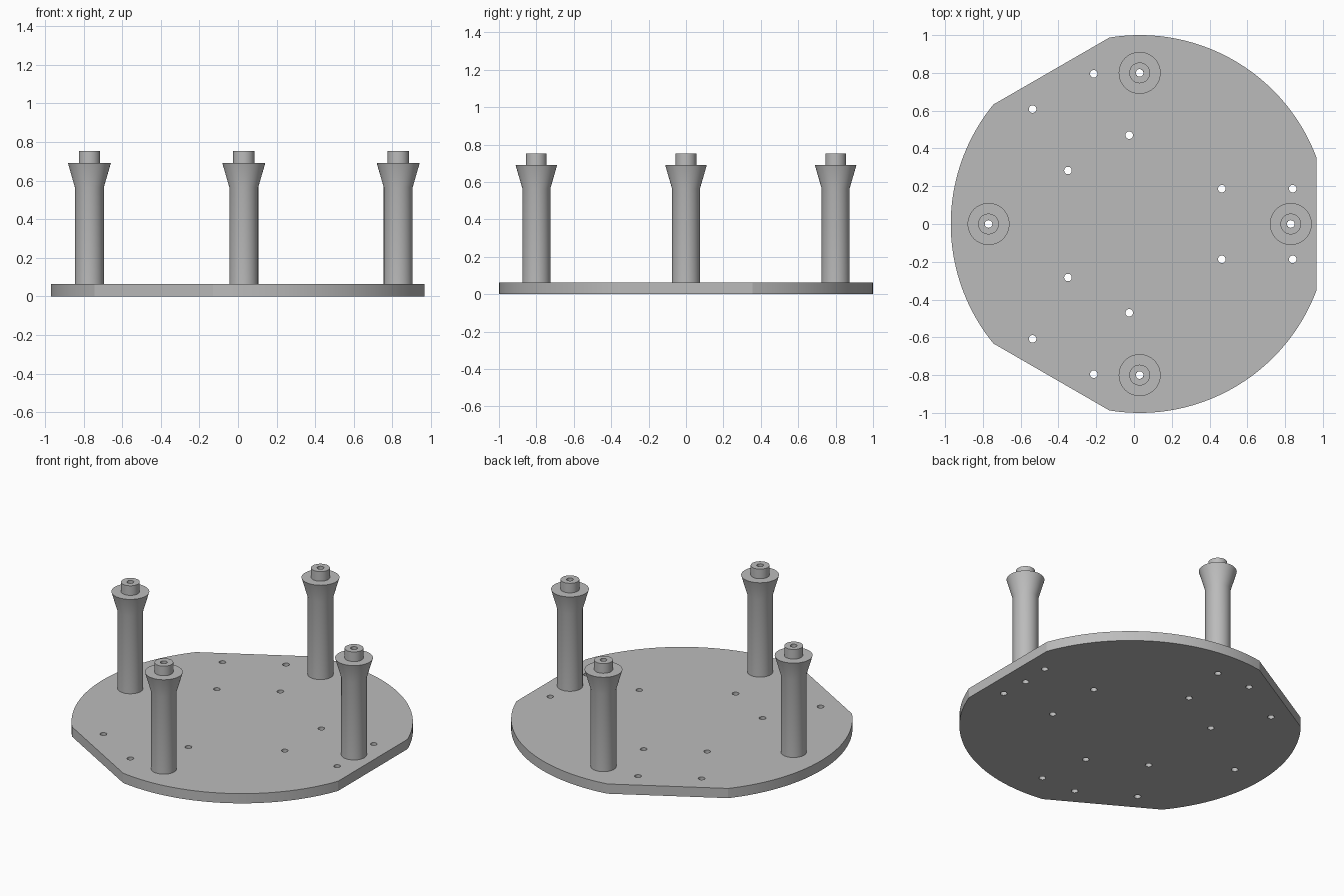
import bpy, bmesh
from math import radians, sin, cos, sqrt, acos, pi
from mathutils import Vector, Matrix

if "Cube" in bpy.data.objects:
    bpy.data.objects.remove(bpy.data.objects["Cube"])

CENTRE = Vector((0.03, 0, 0))
THICK, FLAT, BORE, POST_RING = 0.063, 0.935, 0.02, 0.8

grey = bpy.data.materials.new("plain grey")
grey.use_nodes = True
grey.diffuse_color = (0.5, 0.5, 0.5, 1)
grey.node_tree.nodes["Principled BSDF"].inputs["Base Color"].default_value = (0.5, 0.5, 0.5, 1)


def finish(bm, name):
    bmesh.ops.recalc_face_normals(bm, faces=bm.faces)
    mesh = bpy.data.meshes.new(name)
    bm.to_mesh(mesh)
    bm.free()
    mesh.materials.append(grey)
    obj = bpy.data.objects.new(name, mesh)
    bpy.context.collection.objects.link(obj)
    bpy.ops.object.select_all(action="DESELECT")
    obj.select_set(True)
    bpy.context.view_layer.objects.active = obj
    bpy.ops.object.shade_smooth_by_angle(angle=radians(20))
    return obj


def add_loop(bm, points):
    verts = [bm.verts.new(p) for p in points]
    for a, b in zip(verts, verts[1:] + verts[:1]):
        bm.edges.new((a, b))


def circle(centre, radius, steps):
    return [centre + Vector((cos(t), sin(t), 0)) * radius
            for t in (2 * pi * i / steps for i in range(steps))]


# Positions of the posts and the three groups of four screw holes
posts = [CENTRE + Matrix.Rotation(radians(90 * k), 3, "Z") @ Vector((POST_RING, 0, 0))
         for k in range(4)]
holes = [CENTRE + Matrix.Rotation(radians(120 * k), 3, "Z") @ Vector((x, y, 0))
         for k in range(3) for x in (0.435, 0.81) for y in (-0.187, 0.187)]

# Base plate: round outline with three flats, pierced by all holes
half = acos(FLAT)
steps = 40
outline = []
for k in range(3):
    start = radians(120 * k) + half
    sweep = radians(120) - 2 * half
    for i in range(steps + 1):
        a = start + sweep * i / steps
        outline.append(CENTRE + Vector((cos(a), sin(a), 0)))
bm = bmesh.new()
add_loop(bm, outline)
for p in holes + posts:
    add_loop(bm, circle(p, BORE, 24))
bmesh.ops.triangle_fill(bm, edges=bm.edges[:], use_beauty=True, normal=(0, 0, 1))
top = bmesh.ops.extrude_face_region(bm, geom=bm.faces[:])
bmesh.ops.translate(bm, vec=(0, 0, THICK),
                    verts=[g for g in top["geom"] if isinstance(g, bmesh.types.BMVert)])
finish(bm, "base_plate")

# Posts: hollow turned column with flared head and small spigot
profile = [(BORE, THICK), (0.075, THICK), (0.075, 0.565), (0.111, 0.69),
           (0.055, 0.69), (0.055, 0.752), (BORE, 0.752)]
for p, side in zip(posts, ("left", "back", "right", "front")):
    bm = bmesh.new()
    add_loop(bm, [p + Vector((r, 0, z)) for r, z in profile])
    bmesh.ops.spin(bm, geom=bm.verts[:] + bm.edges[:], cent=p, axis=(0, 0, 1),
                   angle=2 * pi, steps=48, use_merge=True)
    bmesh.ops.remove_doubles(bm, verts=bm.verts, dist=0.0001)
    finish(bm, side + "_post")
